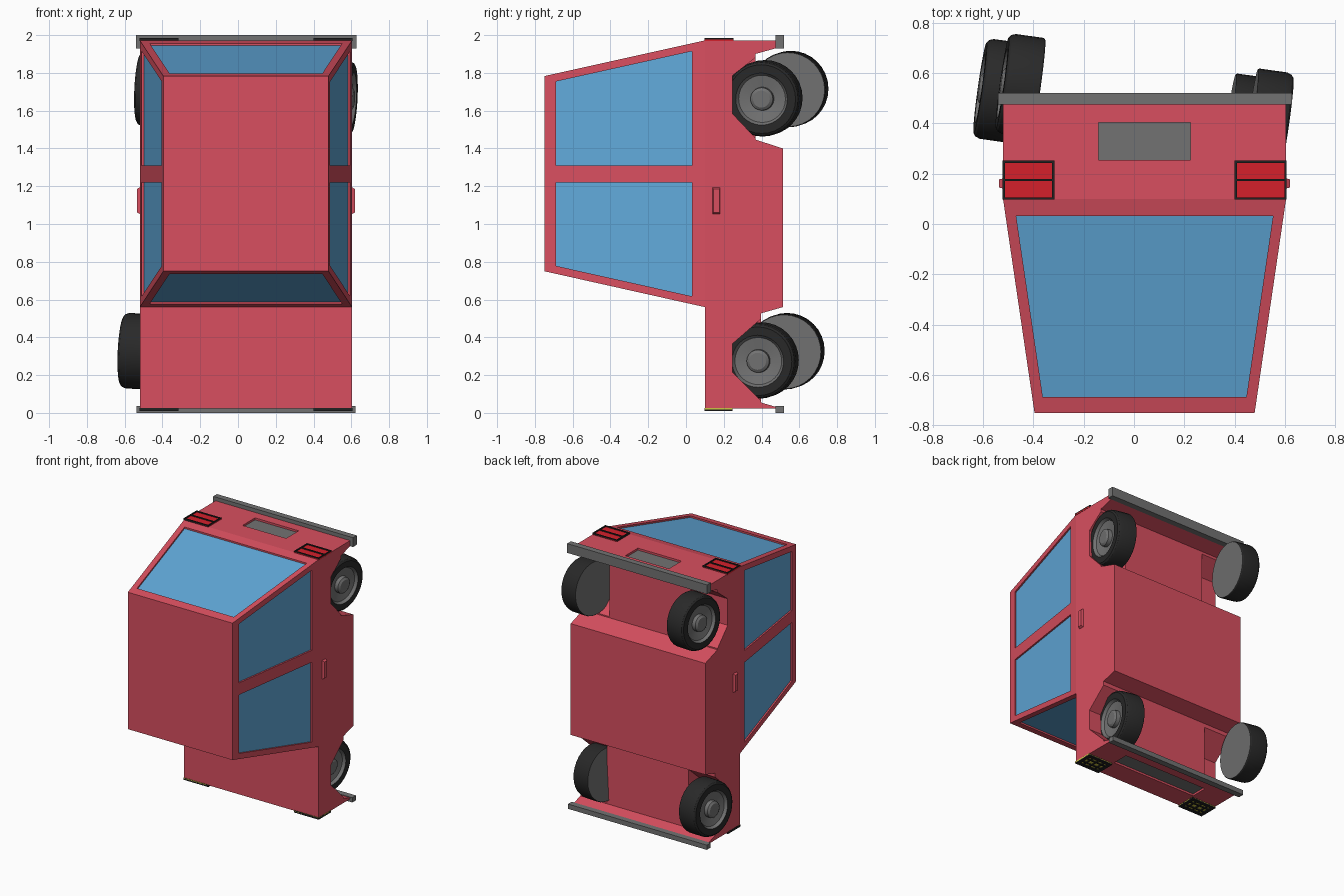
import bpy, bmesh, math
from mathutils import Vector, Matrix

if "Cube" in bpy.data.objects:
    bpy.data.objects.remove(bpy.data.objects["Cube"])

CX = 0.042            # body centre line
HALF, ROOF = 0.562, 0.437   # half widths at the belt and at the roof


def material(name, r, g, b):
    m = bpy.data.materials.new(name)
    m.diffuse_color = (r, g, b, 1)
    m.use_nodes = True
    m.node_tree.nodes["Principled BSDF"].inputs["Base Color"].default_value = m.diffuse_color
    return m


RED = material("body red", 0.69, 0.078, 0.115)
BLUE = material("window blue", 0.12, 0.40, 0.71)
GREY = material("trim grey", 0.17, 0.17, 0.17)
TYRE = material("tyre black", 0.022, 0.022, 0.022)
BLACK = material("frame black", 0.015, 0.015, 0.015)
LAMP = material("tail lamp red", 0.66, 0.014, 0.024)
YELLOW = material("headlamp yellow", 0.62, 0.56, 0.06)


def finish(name, bm, *mats):
    bmesh.ops.recalc_face_normals(bm, faces=bm.faces)
    me = bpy.data.meshes.new(name)
    bm.to_mesh(me)
    bm.free()
    for m in mats:
        me.materials.append(m)
    ob = bpy.data.objects.new(name, me)
    bpy.context.collection.objects.link(ob)
    return ob


def add_box(bm, x, y, z):
    mid = Vector([(a + b) / 2 for a, b in (x, y, z)])
    size = [b - a for a, b in (x, y, z)]
    return bmesh.ops.create_cube(
        bm, size=1, matrix=Matrix.Translation(mid) @ Matrix.Diagonal((*size, 1)))["verts"]


def box(name, mat, x, y, z):
    bm = bmesh.new()
    add_box(bm, x, y, z)
    return finish(name, bm, mat)


def add_prism(bm, profile, x0, x1):
    """Extrude a (y, z) outline along x."""
    f = bm.faces.new([bm.verts.new((x0, y, z)) for y, z in profile])
    new = bmesh.ops.extrude_face_region(bm, geom=[f])["geom"]
    bmesh.ops.translate(bm, vec=(x1 - x0, 0, 0),
                        verts=[v for v in new if isinstance(v, bmesh.types.BMVert)])


# Lower body: side outline with shallow recesses below the axles
bm = bmesh.new()
add_prism(bm, [(0.10, 0.022), (0.475, 0.022), (0.475, 0.032), (0.397, 0.055),
               (0.397, 0.527), (0.513, 0.56), (0.513, 1.40), (0.367, 1.447),
               (0.367, 1.90), (0.475, 1.93), (0.475, 1.972), (0.10, 1.972)],
          CX - HALF, CX + HALF)
body = finish("lower_body", bm, RED)

# Cutter: wheel wells, rear plate recess, front grille recess
bm = bmesh.new()
for s in (-1, 1):
    x0, x1 = sorted((CX + s * 0.34, CX + s * 0.70))
    add_prism(bm, [(0.42, 0.062), (0.40, 0.062), (0.245, 0.215), (0.245, 0.365),
                   (0.40, 0.50), (0.42, 0.50)], x0, x1)
    add_prism(bm, [(0.39, 1.453), (0.37, 1.453), (0.245, 1.585), (0.245, 1.785),
                   (0.367, 1.88), (0.39, 1.88)], x0, x1)
add_box(bm, (-0.14, 0.224), (0.254, 0.403), (1.952, 2.02))
add_box(bm, (-0.31, 0.394), (0.26, 0.385), (-0.02, 0.042))
cutter = finish("cutter", bm)
cutter.hide_render = True
mod = body.modifiers.new("cut", "BOOLEAN")
mod.object, mod.operation, mod.solver = cutter, "DIFFERENCE", "EXACT"
cut = bpy.data.meshes.new_from_object(
    body.evaluated_get(bpy.context.evaluated_depsgraph_get()))
body.modifiers.clear()
body.data = cut
bpy.data.objects.remove(cutter)

box("rear_plate", GREY, (-0.14, 0.224), (0.254, 0.403), (1.950, 1.957))
box("front_grille", GREY, (-0.31, 0.394), (0.26, 0.385), (0.037, 0.044))


# Cabin: tapered block with recessed windows
def t_of(y):
    return (y + 0.75) / 0.85


def side(s, y, z):
    return Vector((CX + s * (ROOF + (HALF - ROOF) * t_of(y)), y, z))


def zf(y):
    return 0.75 + (0.56 - 0.75) * t_of(y)


def zr(y):
    return 1.783 + (1.972 - 1.783) * t_of(y)


bm = bmesh.new()


def window(outer, inner, inward, depth=0.012):
    o = [bm.verts.new(p) for p in outer]
    i = [bm.verts.new(p) for p in inner]
    d = [bm.verts.new(p + Vector(inward) * depth) for p in inner]
    for a in range(4):
        b = (a + 1) % 4
        bm.faces.new((o[a], o[b], i[b], i[a]))
        bm.faces.new((i[a], i[b], d[b], d[a]))
    bm.faces.new(d).material_index = 1


T, B, WT, WB, MID = -0.75, 0.10, -0.687, 0.032, 1.265
for s in (-1, 1):
    for zend, edge, pillar, gap in ((zr, -0.042, 1.31, 1), (zf, 0.042, 1.22, -1)):
        window([side(s, T, zend(T)), side(s, B, zend(B)), side(s, B, MID), side(s, T, MID)],
               [side(s, WT, zend(WT) + edge), side(s, WB, zend(WB) + edge),
                side(s, WB, pillar), side(s, WT, pillar)], (-s, 0, 0))
for zend, inward in ((zf, 1), (zr, -1)):
    def pt(s, y, k=0.0):
        p = side(s, y, zend(y))
        p.x -= s * k
        return p
    window([pt(-1, T), pt(1, T), pt(1, B), pt(-1, B)],
           [pt(-1, WT, 0.042), pt(1, WT, 0.042), pt(1, WB, 0.042), pt(-1, WB, 0.042)],
           (0, 0, inward))
for y in (T, B):
    bm.faces.new([bm.verts.new(side(s, y, z)) for s, z in (
        (-1, zf(y)), (1, zf(y)), (1, MID), (1, zr(y)), (-1, zr(y)), (-1, MID))])
bmesh.ops.remove_doubles(bm, verts=bm.verts, dist=1e-5)
finish("cabin", bm, RED, BLUE)

# Bumpers
box("rear_bumper", GREY, (-0.54, 0.628), (0.475, 0.52), (1.93, 2.0))
box("front_bumper", GREY, (-0.538, 0.622), (0.475, 0.52), (0.0, 0.036))

# Door handles with a tapered outer face
for s, name in ((-1, "left_handle"), (1, "right_handle")):
    xe = CX + s * HALF
    bm = bmesh.new()
    vs = add_box(bm, sorted((xe - s * 0.005, xe + s * 0.016)), (0.14, 0.182), (1.05, 1.197))
    for v in vs:
        if abs(v.co.x - CX) > HALF:
            v.co.z += 0.012 if v.co.z < 1.12 else -0.012
            v.co.y += 0.005 if v.co.y < 0.16 else -0.005
    finish(name, bm, RED)


# Lamps: black bars framing coloured panes
def lamp(name, mat, x0, x1, y0, y1, z, out, cols, rows, bar):
    box(name + "_pane", mat, (x0, x1), (y0, y1), sorted((z - out * 0.004, z + out * 0.005)))
    bm = bmesh.new()
    zz = sorted((z - out * 0.004, z + out * 0.012))
    for k in range(cols + 1):
        w = bar if k in (0, cols) else bar * 0.4
        c = x0 + w / 2 + (x1 - x0 - w) * k / cols
        add_box(bm, (c - w / 2, c + w / 2), (y0, y1), zz)
    for k in range(rows + 1):
        w = bar if k in (0, rows) or rows == 2 else bar * 0.4
        c = y0 + w / 2 + (y1 - y0 - w) * k / rows
        add_box(bm, (x0, x1), (c - w / 2, c + w / 2), zz)
    finish(name + "_frame", bm, BLACK)


for side_name, x0, x1 in (("left", -0.522, -0.316), ("right", 0.40, 0.606)):
    lamp(side_name + "_tail_lamp", LAMP, x0, x1, 0.097, 0.252, 1.972, 1, 1, 2, 0.009)
    lamp(side_name + "_headlamp", YELLOW, x0, x1, 0.097, 0.245, 0.022, -1, 4, 3, 0.025)


# Wheels: lathed outline (radius, offset along axle, outward positive)
OUTLINE = [(0.196, -0.072), (0.20, -0.066), (0.20, 0.045), (0.193, 0.064), (0.182, 0.072),
           (0.138, 0.072), (0.125, 0.052), (0.062, 0.040), (0.060, 0.068), (0.045, 0.078)]


def wheel(name, centre, axis, seg=32):
    bm = bmesh.new()
    rings = [[bm.verts.new((r * math.cos(2 * math.pi * k / seg),
                            r * math.sin(2 * math.pi * k / seg), h)) for k in range(seg)]
             for r, h in OUTLINE]
    for n, (a, b) in enumerate(zip(rings, rings[1:])):
        for k in range(seg):
            j = (k + 1) % seg
            bm.faces.new((a[k], a[j], b[j], b[k])).material_index = 0 if n < 5 else 1
    for cap in (rings[0], rings[-1]):
        bm.faces.new(cap).material_index = 1
    rot = axis.to_track_quat("Z", "Y").to_matrix().to_4x4()
    bm.transform(Matrix.Translation(centre) @ rot)
    ob = finish(name, bm, TYRE, GREY)
    ob.data.shade_smooth()
    ob.data.set_sharp_from_angle(angle=math.radians(30))


span = Vector((0.988, -0.14, -0.05))   # both axles sit slightly skewed
for end, left in (("front", Vector((-0.54, 0.53, 0.327))), ("rear", Vector((-0.452, 0.55, 1.715)))):
    wheel(end + "_left_wheel", left, -span)
    wheel(end + "_right_wheel", left + span, span)
